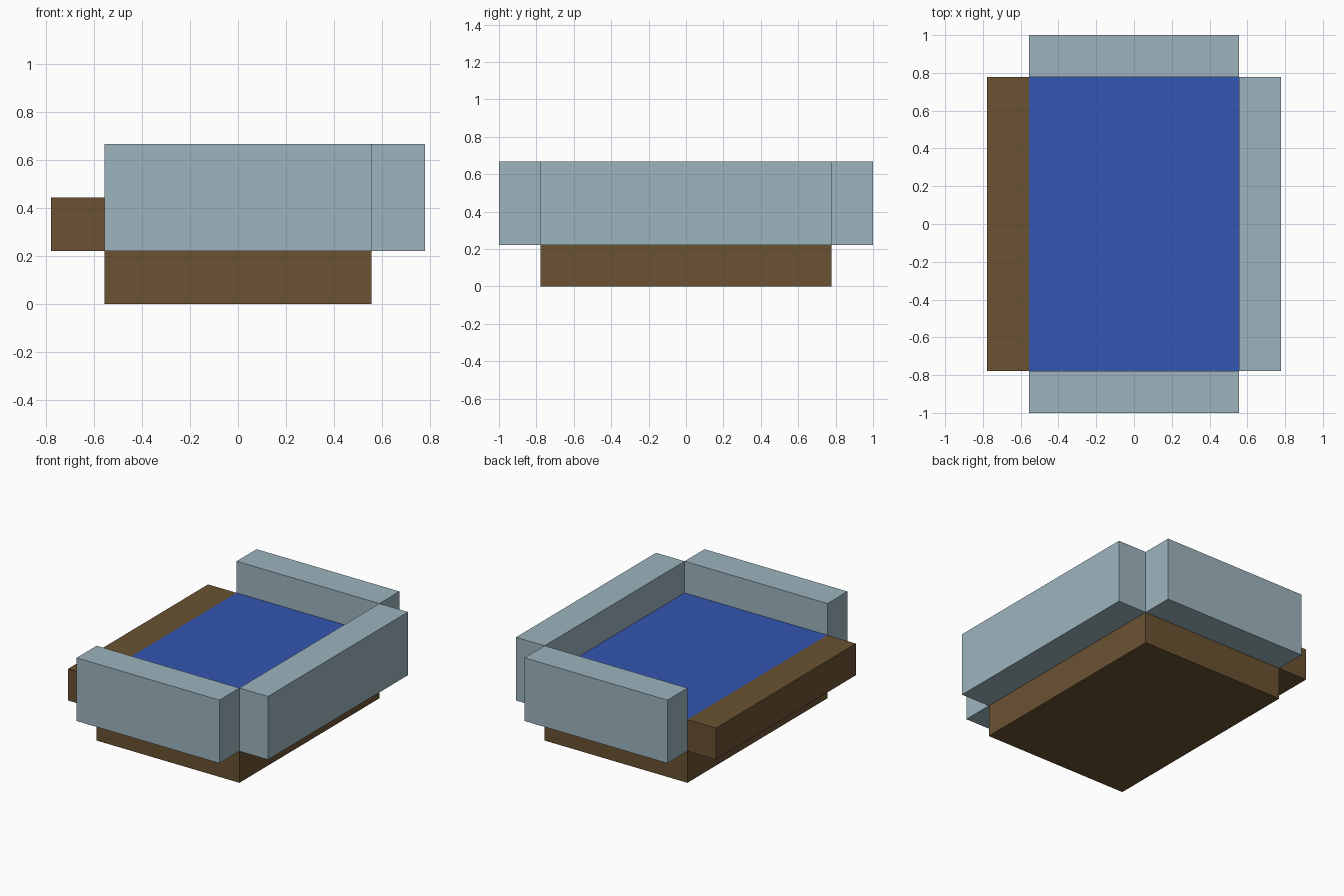
import bpy
import bmesh
from mathutils import Vector

default = bpy.data.objects.get("Cube")
if default:
    bpy.data.objects.remove(default, do_unlink=True)

U = 2 / 9                      # block thickness
HX, HY = 2.5 * U, 3.5 * U      # half size of the base


def make_material(name, rgb):
    mat = bpy.data.materials.new(name)
    mat.use_nodes = True
    colour = (*rgb, 1)
    mat.diffuse_color = colour
    mat.node_tree.nodes["Principled BSDF"].inputs["Base Color"].default_value = colour
    return mat


def box(name, low, high, mat):
    low, high = Vector(low), Vector(high)
    bm = bmesh.new()
    bmesh.ops.create_cube(bm, size=1)
    bmesh.ops.scale(bm, vec=high - low, verts=bm.verts)
    bmesh.ops.translate(bm, vec=(low + high) / 2, verts=bm.verts)
    mesh = bpy.data.meshes.new(name)
    bm.to_mesh(mesh)
    bm.free()
    mesh.materials.append(mat)
    obj = bpy.data.objects.new(name, mesh)
    bpy.context.collection.objects.link(obj)
    return obj


brown = make_material("wood brown", (0.144, 0.084, 0.032))
pale = make_material("pale blue grey", (0.337, 0.462, 0.515))
blue = make_material("deep blue", (0.033, 0.093, 0.445))

# Base slab and the blue filling resting on it
box("base", (-HX, -HY, 0), (HX, HY, U), brown)
box("blue_filling", (-HX, -HY, U), (HX, HY, 2 * U), blue)

# Low brown ledge on one long side, tall wall on the other
box("side_ledge", (-HX - U, -HY, U), (-HX, HY, 2 * U), brown)
box("side_wall", (HX, -HY, U), (HX + U, HY, 3 * U), pale)

# Matching end walls
for name, y in (("front_wall", -HY - U), ("back_wall", HY)):
    box(name, (-HX, y, U), (HX, y + U, 3 * U), pale)
